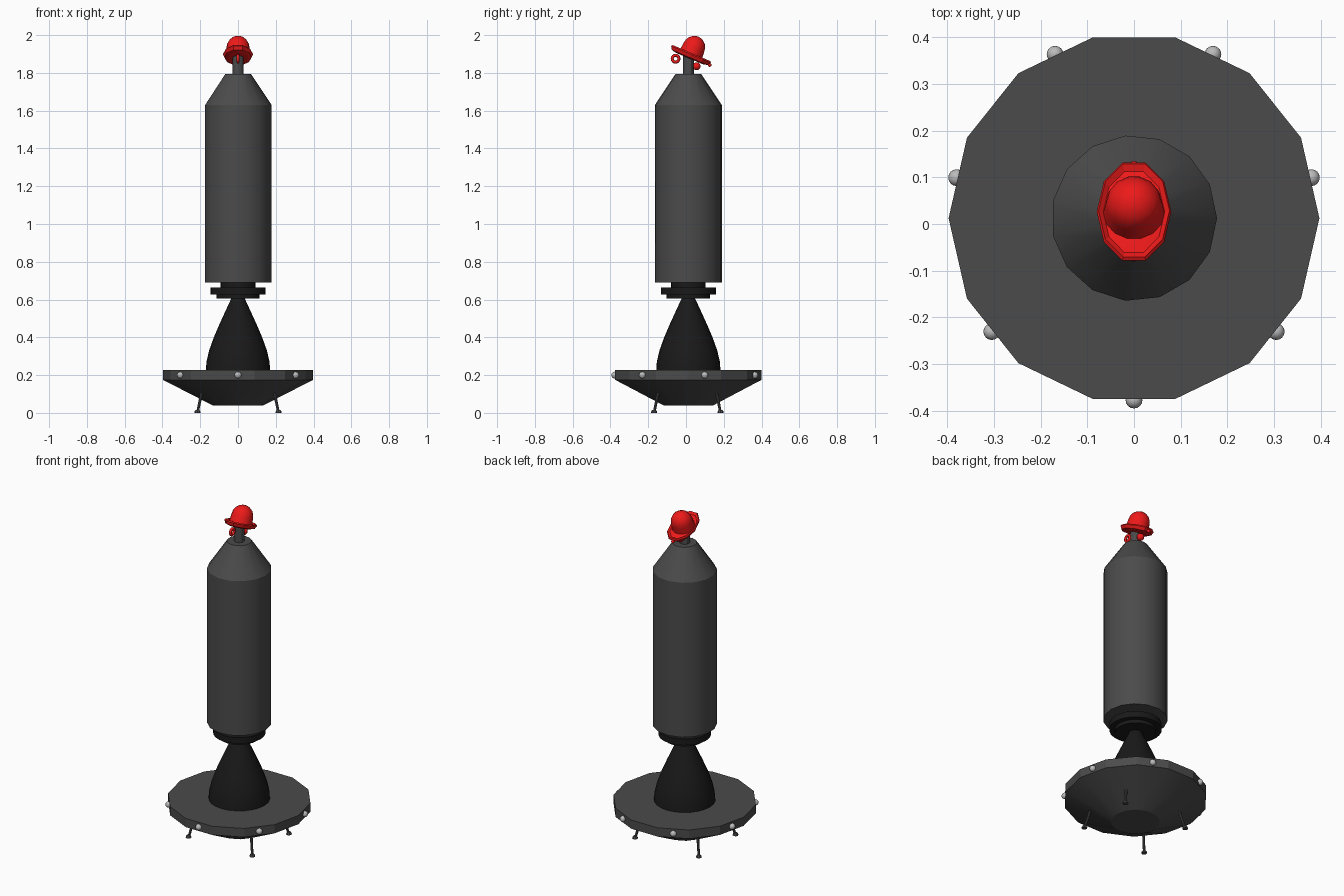
import bpy, bmesh
from math import sin, cos, pi, radians
from mathutils import Vector

if "Cube" in bpy.data.objects:
    bpy.data.objects.remove(bpy.data.objects["Cube"])

CY = 0.0125  # the body axis sits slightly behind the origin


def material(name, r, g, b):
    m = bpy.data.materials.new(name)
    m.diffuse_color = (r, g, b, 1)
    m.use_nodes = True
    m.node_tree.nodes["Principled BSDF"].inputs["Base Color"].default_value = m.diffuse_color
    return m


GREY = material("dark_grey", 0.07, 0.07, 0.07)
BLACK = material("black", 0.01, 0.01, 0.01)
RED = material("red", 0.85, 0.01, 0.01)
SILVER = material("silver", 0.5, 0.5, 0.5)


def finish(ob, name, mat, angle=30):
    ob.name = name
    ob.data.materials.append(mat)
    bpy.ops.object.select_all(action='DESELECT')
    ob.select_set(True)
    bpy.context.view_layer.objects.active = ob
    bpy.ops.object.shade_smooth_by_angle(angle=radians(angle))
    return ob


def lathe(name, profile, sides, mat, angle=30, loc=(0, CY, 0), closed=False):
    """Spin (radius, height) points around z; cap the ends or close the loop."""
    bm = bmesh.new()
    rings = []
    for r, z in profile:
        if r == 0:
            rings.append([bm.verts.new((0, 0, z))] * sides)
        else:
            rings.append([bm.verts.new((r * cos(2 * pi * i / sides), r * sin(2 * pi * i / sides), z))
                          for i in range(sides)])
    pairs = list(zip(rings, rings[1:])) + ([(rings[-1], rings[0])] if closed else [])
    for a, b in pairs:
        for i in range(sides):
            j = (i + 1) % sides
            bm.faces.new(list(dict.fromkeys((a[i], a[j], b[j], b[i]))))
    if not closed:
        for ring, (r, z) in ((rings[0], profile[0]), (rings[-1], profile[-1])):
            if r:
                bm.faces.new(ring)
    bmesh.ops.recalc_face_normals(bm, faces=bm.faces)
    me = bpy.data.meshes.new(name)
    bm.to_mesh(me)
    bm.free()
    ob = bpy.data.objects.new(name, me)
    bpy.context.collection.objects.link(ob)
    ob.location = loc
    return finish(ob, name, mat, angle)


def ball(name, loc, r, mat):
    bpy.ops.mesh.primitive_uv_sphere_add(segments=16, ring_count=10, radius=r, location=loc)
    return finish(bpy.context.object, name, mat)


# saucer base with lamps round the rim
lathe("saucer_base", [(0.135, 0.04), (0.3975, 0.175), (0.3975, 0.228)], 14, GREY, 25)
for k in range(7):
    a = -pi / 2 + k * 2 * pi / 7
    ball(f"rim_lamp_{k + 1}", (0.39 * cos(a), CY + 0.39 * sin(a), 0.2), 0.018, SILVER)

# four splayed legs with small feet
for sx in (-1, 1):
    for sy in (-1, 1):
        tag = ("left" if sx < 0 else "right") + ("_front" if sy < 0 else "_back")
        foot = Vector((sx * 0.215, 0.007 + sy * 0.176, 0.0))
        top = Vector((sx * 0.190, 0.007 + sy * 0.152, 0.12))
        d = top - foot
        leg = lathe("leg_" + tag, [(0.007, 0.006), (0.008, d.length)], 8, GREY, loc=foot)
        leg.rotation_euler = d.to_track_quat('Z', 'Y').to_euler()
        lathe("foot_" + tag, [(0.016, 0), (0.015, 0.008), (0.009, 0.016)], 8, GREY, loc=foot)

# engine bell and stepped flange
lathe("engine_bell", [(0.17, 0.225), (0.167, 0.27), (0.153, 0.33), (0.128, 0.4), (0.098, 0.47),
                      (0.066, 0.54), (0.036, 0.605)], 24, BLACK)
lathe("flange", [(0.115, 0.605), (0.115, 0.626), (0.145, 0.626), (0.145, 0.663),
                 (0.092, 0.663), (0.092, 0.692)], 24, BLACK)

# body with tapered nose, and the neck above it
lathe("body", [(0.178, 0.69), (0.178, 1.63), (0.068, 1.795)], 15, GREY)
lathe("neck", [(0.029, 1.78), (0.029, 1.9)], 12, GREY)

# tilted cap: oval upturned brim and dome
base = (0, 0.024, 1.893)
tilt = (radians(-23), 0, 0)
brim = lathe("cap_brim", [(0, -0.016), (0.056, -0.018), (0.072, -0.012), (0.08, 0.006), (0.076, 0.013),
                          (0.066, 0.004), (0.05, 0.008), (0, 0.01)], 10, RED, 20, base)
brim.scale = (1, 1.5, 1)
brim.rotation_euler = tilt
arc = [(0.061 * cos(radians(t)), 0.045 + 0.062 * sin(radians(t))) for t in (0, 20, 40, 60, 77)]
dome = lathe("cap_dome", [(0.066, 0.0), (0.063, 0.025)] + arc + [(0, 0.107)], 14, RED, 30, base)
dome.rotation_euler = tilt

# ring under the front of the brim, knob under the back
bpy.ops.mesh.primitive_torus_add(major_segments=16, minor_segments=8, major_radius=0.018,
                                 minor_radius=0.008, location=(0, -0.055, 1.875),
                                 rotation=(0, pi / 2, 0))
finish(bpy.context.object, "front_ring", RED, 60)
ball("back_knob", (0, 0.056, 1.835), 0.021, RED)
ball("brim_tip", (0, 0.125, 1.842), 0.01, RED)
